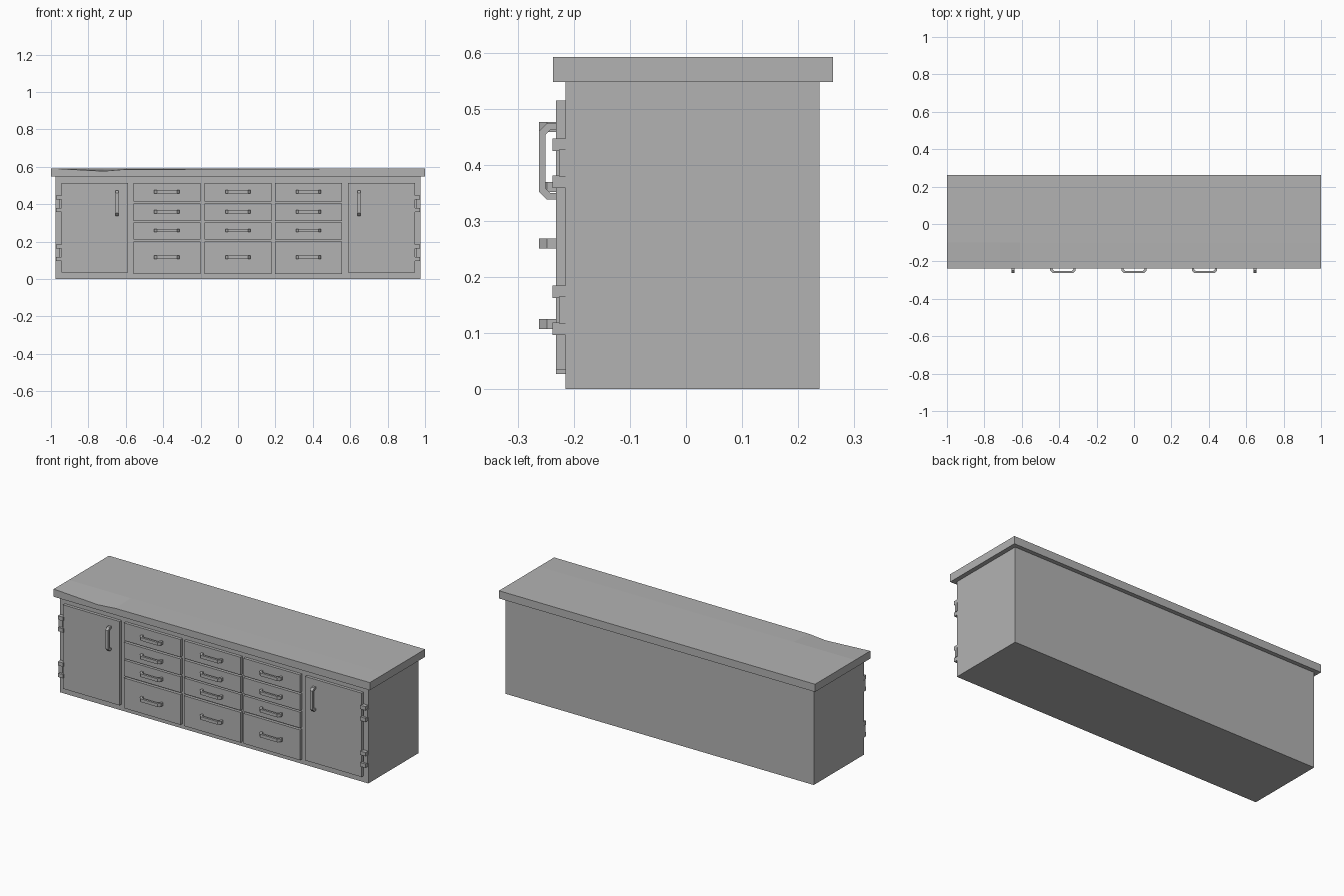
import bpy
import bmesh
from mathutils import Vector

if "Cube" in bpy.data.objects:
    bpy.data.objects.remove(bpy.data.objects["Cube"], do_unlink=True)

grey = bpy.data.materials.new("cabinet_grey")
grey.use_nodes = True
COLOUR = (0.45, 0.45, 0.45, 1)
grey.diffuse_color = COLOUR
grey.node_tree.nodes["Principled BSDF"].inputs["Base Color"].default_value = COLOUR


def finish(name, bm):
    """Turn a bmesh into a flat shaded grey object."""
    bmesh.ops.recalc_face_normals(bm, faces=bm.faces[:])
    mesh = bpy.data.meshes.new(name)
    bm.to_mesh(mesh)
    bm.free()
    mesh.materials.append(grey)
    obj = bpy.data.objects.new(name, mesh)
    bpy.context.collection.objects.link(obj)
    return obj


def box(name, x, y, z):
    """Box between the given (low, high) limits."""
    bm = bmesh.new()
    bmesh.ops.create_cube(bm, size=1)
    for v in bm.verts:
        for i, (low, high) in enumerate((x, y, z)):
            v.co[i] = high if v.co[i] > 0 else low
    return finish(name, bm)


FRONT = -0.215   # carcass front
FACE = -0.232    # door and drawer front


def handle(name, cx, cz, vertical=False):
    """Chamfered U-shaped pull, extruded from its outline."""
    half, out, bar, cut, thick = 0.068, 0.03, 0.012, 0.014, 0.009
    side = [(half - bar, 0), (half, 0), (half, out - cut), (half - cut, out)]
    inner = [(half - cut - bar / 2, out - bar), (half - bar, out - cut - bar / 2)]
    outline = side + [(-a, d) for a, d in reversed(side)]
    outline += [(-a, d) for a, d in reversed(inner)] + inner
    bm = bmesh.new()

    def place(a, d, t):
        return Vector((cx + t, FACE - d, cz + a) if vertical
                      else (cx + a, FACE - d, cz + t))

    face = bm.faces.new([bm.verts.new(place(a, d, -thick)) for a, d in outline])
    new = bmesh.ops.extrude_face_region(bm, geom=[face])["geom"]
    shift = place(0, 0, thick) - place(0, 0, -thick)
    bmesh.ops.translate(bm, vec=shift,
                        verts=[v for v in new if isinstance(v, bmesh.types.BMVert)])
    return finish(name, bm)


# Carcass
box("carcass", (-0.975, 0.975), (FRONT, 0.238), (0, 0.55))

# Worktop, with a shallow worn dip in its front edge
bm = bmesh.new()
columns = [(-1, 0), (-0.72, 0.015), (-0.61, 0.006), (1, 0)]
rows = []
for y, share in ((-0.237, 1), (-0.1, 0), (0.262, 0)):
    rows.append([bm.verts.new((x, y, 0.592 - dip * share)) for x, dip in columns])
for near, far in zip(rows, rows[1:]):
    for i in range(len(columns) - 1):
        bm.faces.new((near[i], near[i + 1], far[i + 1], far[i]))
rim = [e for e in bm.edges if e.is_boundary]
new = bmesh.ops.extrude_edge_only(bm, edges=rim)["geom"]
for v in new:
    if isinstance(v, bmesh.types.BMVert):
        v.co.z = 0.548
bmesh.ops.holes_fill(bm, edges=[e for e in bm.edges if e.is_boundary], sides=0)
finish("worktop", bm)

# Three columns of drawers
drawer_rows = [(0.414, 0.515), (0.311, 0.404), (0.211, 0.302), (0.027, 0.2)]
for column, cx in zip(("right", "middle", "left"), (-0.38, 0, 0.377)):
    for number, (low, high) in enumerate(drawer_rows, 1):
        label = f"{column}_{number}"
        box("drawer_" + label, (cx - 0.179, cx + 0.179), (FACE, FRONT + 0.005), (low, high))
        handle("drawer_handle_" + label, cx, (low + high) / 2 + 0.003)

# Doors with upright handles and hinges, mirrored left and right
for name, s in (("right", -1), ("left", 1)):
    def span(a, b):
        return tuple(sorted((s * a, s * b)))

    box("door_" + name, span(0.587, 0.945), (FACE, FRONT + 0.005), (0.035, 0.515))
    handle("door_handle_" + name, s * 0.647, 0.406, vertical=True)
    for place, z in (("lower", 0.141), ("upper", 0.403)):
        label = f"{name}_{place}"
        box("hinge_barrel_" + label, span(0.953, 0.977),
            (-0.226, FRONT + 0.005), (z - 0.024, z + 0.024))
        for end, dz in (("bottom", -0.033), ("top", 0.033)):
            box(f"hinge_{end}_{label}", span(0.94, 0.973),
                (-0.238, FRONT + 0.005), (z + dz - 0.011, z + dz + 0.011))
